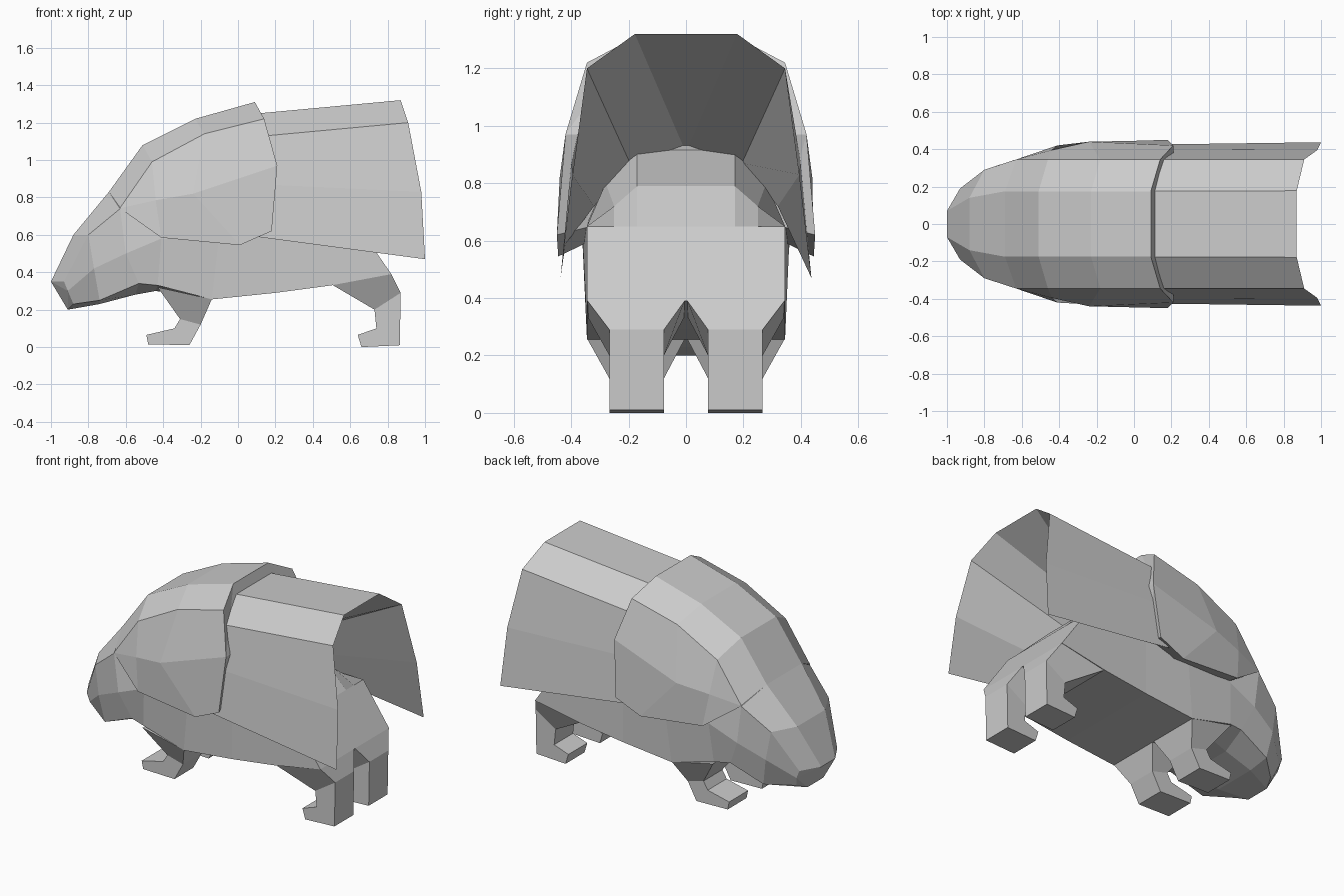
import bpy
import bmesh

cube = bpy.data.objects.get("Cube")
if cube:
    bpy.data.objects.remove(cube, do_unlink=True)

grey = bpy.data.materials.new("plain_grey")
grey.use_nodes = True
colour = (0.6, 0.6, 0.6, 1)
grey.diffuse_color = colour
grey.node_tree.nodes["Principled BSDF"].inputs["Base Color"].default_value = colour


def loft(name, rings, closed=True, caps=True):
    """Skin a row of point rings into one flat-shaded object."""
    bm = bmesh.new()
    rows = [[bm.verts.new(p) for p in ring] for ring in rings]
    count = len(rows[0])
    for a, b in zip(rows, rows[1:]):
        for i in range(count if closed else count - 1):
            j = (i + 1) % count
            bm.faces.new((a[i], a[j], b[j], b[i]))
    if caps:
        bm.faces.new(rows[0])
        bm.faces.new(rows[-1])
    bmesh.ops.remove_doubles(bm, verts=bm.verts, dist=0.0005)
    bmesh.ops.triangulate(bm, faces=[f for f in bm.faces if len(f.verts) > 4])
    bmesh.ops.recalc_face_normals(bm, faces=bm.faces)
    mesh = bpy.data.meshes.new(name)
    bm.to_mesh(mesh)
    bm.free()
    mesh.materials.append(grey)
    obj = bpy.data.objects.new(name, mesh)
    bpy.context.collection.objects.link(obj)
    return obj


def mirrored(half):
    """Turn a half section, listed top to bottom, into a full one."""
    return list(reversed(half)) + [(x, -y, z) for x, y, z in half]


# Body and head: crown, shoulder, flank, lower edge, belly
body = [
    [(-1, .07, .35), (-.93, .19, .35), (-.91, .19, .3), (-.88, .15, .23), (-.91, .08, .2)],
    [(-.88, .14, .6), (-.8, .29, .6), (-.77, .3, .42), (-.74, .28, .25), (-.74, .14, .23)],
    [(-.69, .175, .83), (-.63, .345, .74), (-.6, .345, .5), (-.53, .31, .34), (-.55, .15, .28)],
    [(-.4, .15, .9), (-.4, .3, .8), (-.41, .36, .58), (-.43, .335, .33), (-.44, .17, .3)],
    [(-.1, .17, .95), (-.1, .3, .8), (-.1, .36, .6), (-.14, .345, .255), (-.14, .17, .255)],
    [(.2, .17, .915), (.2, .28, .8), (.2, .345, .65), (.2, .345, .29), (.2, .17, .29)],
    [(.5, .17, .79), (.5, .25, .72), (.5, .345, .65), (.5, .345, .33), (.5, .17, .33)],
    [(.64, .17, .65), (.64, .25, .65), (.64, .345, .65), (.82, .345, .39), (.82, .17, .39)],
]
loft("body", [mirrored(s) for s in body])

# Front shell: crown, shoulder, bulge, hem, inner hem
shell = [
    [(-.69, .175, .83), (-.63, .345, .745), (-.63, .345, .743), (-.63, .345, .741), (-.62, .33, .74)],
    [(-.51, .175, 1.08), (-.46, .345, .99), (-.44, .395, .785), (-.41, .42, .585), (-.41, .33, .6)],
    [(-.23, .175, 1.22), (-.18, .345, 1.14), (-.24, .44, .82), (.01, .445, .545), (0, .33, .6)],
    [(.09, .175, 1.31), (.14, .345, 1.22), (.21, .42, .97), (.18, .45, .62), (.15, .33, .65)],
]
loft("front_shell", [mirrored(s) for s in shell])

# Wing cover: outer root, thin rear rim, inner lining
wing = [
    [(.06, .175, 1.245), (.1, .345, 1.125), (.13, .4, .87), (.1, .425, .59)],
    [(.87, .178, 1.32), (.91, .345, 1.2), (.98, .395, .83), (1, .437, .47)],
    [(.2, .01, .93), (.2, .195, .87), (.2, .32, .72), (.12, .42, .588)],
]
loft("wing_cover", [mirrored(s) for s in wing], closed=False, caps=False)


def leg(name, side, pairs):
    """Square leg from front and back edge pairs, wide where it joins the body."""
    rings = []
    for i, (front, back) in enumerate(pairs):
        inner, outer = (0.005, 0.343) if i == 0 else (0.077, 0.267)
        rings.append([(x, side * y, z) for (x, z), y in
                      ((front, inner), (front, outer), (back, outer), (back, inner))])
    loft(name, rings)


front_pairs = [((-.43, .32), (-.14, .256)), ((-.31, .15), (-.2, .12)),
               ((-.34, .1), (-.26, .01)), ((-.49, .065), (-.48, .015))]
rear_pairs = [((.5, .335), (.82, .39)), ((.73, .2), (.87, .29)),
              ((.74, .1), (.865, .01)), ((.64, .065), (.66, 0))]
for word, side in (("left", 1), ("right", -1)):
    leg("front_leg_" + word, side, front_pairs)
    leg("rear_leg_" + word, side, rear_pairs)
